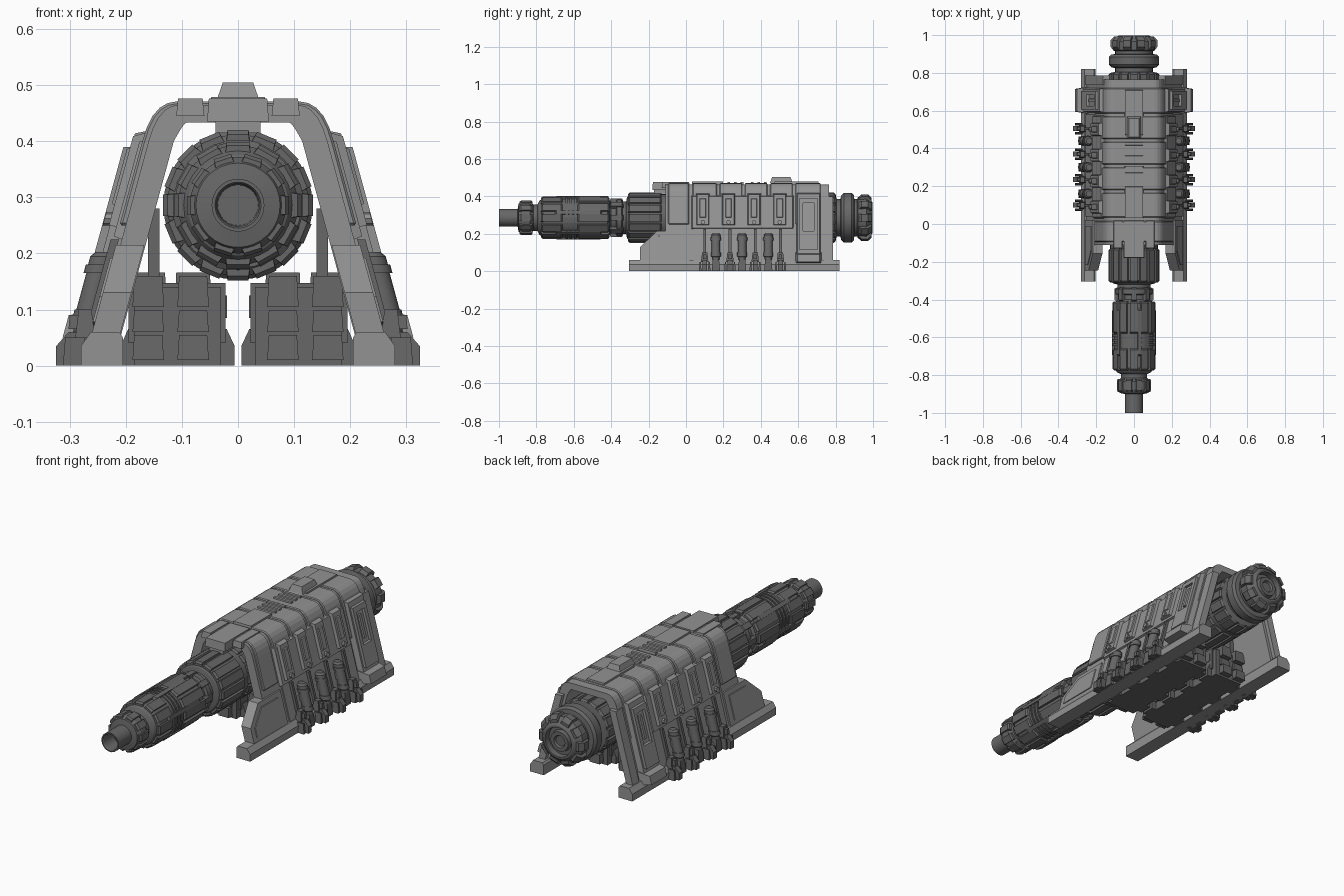
import bpy, bmesh
from math import sin, cos, pi

if "Cube" in bpy.data.objects:
    bpy.data.objects.remove(bpy.data.objects["Cube"])

CZ = 0.286                                   # barrel axis height

MATS = {}
for key, v in (("light_metal", .29), ("dark_metal", .135)):
    MATS[key] = bpy.data.materials.new(key)
    MATS[key].diffuse_color = (v, v, v, 1)


def wall_x(z):                               # outer face of the sloped side wall
    return 0.154 + 0.272 * (0.42 - z)


def finish(name, bm, mirror=False, smooth=False, bevel=0, mat="light_metal"):
    bmesh.ops.recalc_face_normals(bm, faces=bm.faces)
    me = bpy.data.meshes.new(name)
    bm.to_mesh(me)
    bm.free()
    me.materials.append(MATS[mat])
    ob = bpy.data.objects.new(name, me)
    bpy.context.collection.objects.link(ob)
    if mirror:
        ob.modifiers.new("mirror", 'MIRROR')
    if bevel:
        b = ob.modifiers.new("bevel", 'BEVEL')
        b.width, b.segments = bevel, 1
    if smooth:
        bpy.ops.object.select_all(action='DESELECT')
        ob.select_set(True)
        bpy.context.view_layer.objects.active = ob
        bpy.ops.object.shade_smooth_by_angle(angle=0.5)
    return ob


def loft(bm, rings):
    vs = [[bm.verts.new(p) for p in r] for r in rings]
    for a, b in zip(vs, vs[1:]):
        for i in range(len(a)):
            bm.faces.new((a[i - 1], a[i], b[i], b[i - 1]))
    bm.faces.new(vs[0])
    bm.faces.new(vs[-1])


def box(bm, x0, x1, y0, y1, z0, z1, t=0.0):  # t = inset of the top face
    loft(bm, [[(x0, y0, z0), (x1, y0, z0), (x1, y1, z0), (x0, y1, z0)],
              [(x0 + t, y0 + t, z1), (x1 - t, y0 + t, z1), (x1 - t, y1 - t, z1), (x0 + t, y1 - t, z1)]])


def extrude(bm, prof, y0, y1):               # x,z profile pulled along y
    loft(bm, [[(x, y, z) for x, z in prof] for y in (y0, y1)])


def slab(bm, poly, o0, o1, inset=0.0):       # y,z outline laid on the sloped wall
    cy = (min(p[0] for p in poly) + max(p[0] for p in poly)) / 2
    cz = (min(p[1] for p in poly) + max(p[1] for p in poly)) / 2
    sg = lambda v: (v > 0) - (v < 0)
    top = [(y - inset * sg(y - cy), z - inset * sg(z - cz)) for y, z in poly]
    loft(bm, [[(wall_x(z) + o, y, z) for y, z in pl] for pl, o in ((poly, o0), (top, o1))])


def rect(y0, y1, z0, z1):
    return [(y0, z0), (y1, z0), (y1, z1), (y0, z1)]


def lathe(bm, prof, n=32):
    loft(bm, [[(r * cos(2 * pi * i / n), y, CZ + r * sin(2 * pi * i / n)) for i in range(n)] for y, r in prof])


def radial(bm, n, y0, y1, r0, r1, w, phase=0.0, ch=.008):   # slats around the barrel
    for k in range(n):
        a = 2 * pi * (k + phase) / n
        ends = []
        for y, top in ((y0, r0 + .002), (y0 + ch, r1), (y1 - ch, r1), (y1, r0 + .002)):
            sec = [(r0 - .012, -w / 2), (r0 - .012, w / 2), (top, w * .45), (top, -w * .45)]
            ends.append([(r * cos(a) - s * sin(a), y, CZ + r * sin(a) + s * cos(a)) for r, s in sec])
        loft(bm, ends)


def arch(os, ot, zl):                        # right foot -> over the roof -> left foot
    p0, p1, p2 = (wall_x(.40) + os, .40), (wall_x(.465) + os, .465 + ot), (.105 + os * .3, .465 + ot)
    pts = [(wall_x(zl) + os, zl)]
    for i in range(6):
        t = i / 5
        pts.append(tuple((1 - t)**2 * a + 2 * t * (1 - t) * b + t * t * c for a, b, c in zip(p0, p1, p2)))
    return pts + [(-x, z) for x, z in reversed(pts)]


# Barrel core, turned in one piece from muzzle to rear cap
bm = bmesh.new()
lathe(bm, [(-.92, .036), (-.995, .038), (-1, .041), (-1, .047), (-.9, .047), (-.895, .075), (-.875, .086),
           (-.835, .086), (-.815, .07), (-.795, .07), (-.785, .09), (-.76, .107), (-.42, .107), (-.40, .085),
           (-.375, .085), (-.37, .098), (-.345, .098), (-.34, .088), (-.32, .088), (-.315, .11), (-.30, .126),
           (.80, .126), (.805, .1), (.825, .1), (.83, .12), (.845, .133), (.885, .133), (.897, .122), (.9, .1),
           (.915, .1), (.92, .112), (.965, .114), (.99, .092), (.998, .08), (.998, .072), (.97, .07), (.97, .052),
           (.99, .048), (.99, .03), (.98, .025)])
finish("barrel_core", bm, smooth=True, mat="dark_metal")

# Slats, clamps and bands on the barrel
bm = bmesh.new()
radial(bm, 10, -.89, -.82, .083, .091, .036)
radial(bm, 12, -.775, -.66, .104, .113, .045)
radial(bm, 12, -.58, -.41, .104, .115, .045)
radial(bm, 6, -.70, -.45, .104, .117, .022, .25)
radial(bm, 8, -.41, -.335, .085, .104, .03)
radial(bm, 16, -.31, -.13, .124, .134, .042)
for y in (-.645, -.622, -.599):
    lathe(bm, [(y, .1), (y, .113), (y + .013, .113), (y + .013, .1)], 24)
finish("front_barrel_slats", bm, mat="dark_metal")
bm = bmesh.new()
for y0, y1 in ((-.10, .15), (.17, .42), (.44, .69), (.71, .80)):
    radial(bm, 16, y0, y1, .124, .134, .042)
radial(bm, 10, .918, .992, .104, .125, .045, ch=.02)
finish("rear_barrel_slats", bm, mat="dark_metal")

# Main arched housing
bm = bmesh.new()
extrude(bm, arch(0, 0, .04) + arch(-.045, -.032, .04)[::-1], -.11, .765)
finish("housing", bm)

# Wraparound bands over the roof and shoulders
bm = bmesh.new()
for y0, y1 in ((-.095, .015), (.035, .165), (.18, .30), (.315, .435), (.45, .57), (.585, .72)):
    extrude(bm, arch(.011, .006, .25) + arch(-.01, -.01, .25)[::-1], y0, y1)
finish("roof_bands", bm, bevel=.004)

# Roof fittings: front tabs, spine, ribs, sight block
bm = bmesh.new()
box(bm, -.055, .055, -.18, .02, .435, .476, .003)
box(bm, -.04, .04, -.17, .0, .415, .44)
for s in (-1, 1):
    x0, x1 = sorted((s * .06, s * .11))
    box(bm, x0, x1, -.13, .02, .445, .476, .003)
box(bm, -.05, .05, .03, .2, .46, .479, .003)
box(bm, -.05, .05, .47, .71, .46, .479, .003)
for y in (.22, .255, .29, .345, .38, .415):
    box(bm, -.05, .05, y, y + .018, .46, .478, .002)
box(bm, -.038, .038, .45, .57, .473, .505, .011)
finish("roof_fittings", bm)

# Base rails
bm = bmesh.new()
extrude(bm, [(.205, 0), (.28, 0), (.28, .035), (.262, .06), (.212, .06), (.205, .05)], -.305, .82)
finish("base_rail", bm, True)

# Sloped front fins and rear corner plate
bm = bmesh.new()
slab(bm, [(.02, .05), (-.245, .05), (-.245, .13), (-.155, .215), (.02, .215)], -.043, .008)
slab(bm, [(-.01, .075), (-.22, .075), (-.22, .12), (-.145, .195), (-.01, .195)], 0, .012, .004)
slab(bm, rect(.735, .785, .05, .40), -.03, .006)
finish("front_fin", bm, True)

# Side walls: lower skirt, upper rib panels with round bolts
bm = bmesh.new()
slab(bm, rect(.04, .58, .05, .235), -.01, .006)
slab(bm, rect(.03, .575, .225, .405), 0, .016, .006)
for y in (.09, .227, .364, .501):
    slab(bm, rect(y - .036, y + .036, .245, .415), .01, .030, .006)
    slab(bm, rect(y - .018, y + .018, .285, .39), .028, .035, .004)
    slab(bm, [(y + .012 * cos(k * pi / 4), .262 + .012 * sin(k * pi / 4)) for k in range(8)], .028, .041)
finish("side_panels", bm, True)

# Rear side towers with a framed window
bm = bmesh.new()
slab(bm, rect(.59, .72, .045, .42), 0, .028, .006)
slab(bm, rect(.585, .725, .04, .10), 0, .058, .010)
for y0, y1, z0, z1 in ((.605, .625, .115, .39), (.685, .705, .115, .39), (.625, .685, .115, .215), (.625, .685, .365, .39)):
    slab(bm, rect(y0, y1, z0, z1), .02, .042)
slab(bm, rect(.645, .665, .235, .345), .02, .036, .002)
finish("rear_side_tower", bm, True)

# Side canisters between the clamps
bm = bmesh.new()
for y in (.16, .30, .44):
    rings = []
    for z, r in ((.06, .018), (.075, .02), (.08, .026), (.1, .026), (.1, .023), (.165, .023), (.165, .028),
                 (.18, .028), (.18, .024), (.195, .024), (.203, .016)):
        rings.append([(wall_x(z) + .024 + r * cos(k * pi / 8), y + r * sin(k * pi / 8), z) for k in range(16)])
    loft(bm, rings)
    slab(bm, rect(y - .02, y + .02, .12, .15), 0, .02)
    box(bm, .26, .295, y - .022, y + .022, .0, .062, .005)
finish("side_canister", bm, True, True, mat="dark_metal")

# Outrigger clamps with rods and bolts
bm = bmesh.new()
for y in (.10, .235, .37, .505):
    extrude(bm, [(.25, 0), (.324, 0), (.324, .035), (.302, .06), (.25, .06)], y - .013, y + .013)
    for s in (-1, 1):
        box(bm, .27, .312, y + s * .024 - .007, y + s * .024 + .007, 0, .05, .004)
    box(bm, .255, .29, y - .02, y + .02, .05, .1, .006)
    box(bm, .283, .302, y - .01, y + .01, .065, .09, .002)
    slab(bm, rect(y - .007, y + .007, .08, .225), 0, .02)
finish("outrigger_clamp", bm, True, mat="dark_metal")

# Under-barrel support blocks with ribs, caps and a toothed foot
bm = bmesh.new()
Y0, Y1 = .03, .57
box(bm, .03, .185, Y0, Y1, 0, .14)
box(bm, .022, .195, Y0 + .02, Y1 - .02, .04, .147)
for i in range(4):
    y = Y0 + .065 + i * .137
    extrude(bm, [(.006, 0), (.207, 0), (.207, .04), (.196, .065), (.02, .065), (.006, .035)], y - .032, y + .032)
    box(bm, .02, .195, y - .03, y + .03, .085, .125)
    for x in (.08, .16):
        box(bm, x - .033, x + .033, y - .04, y + .04, .1, .166, .003)
for x in (.08, .16):
    for s, y in ((-1, Y0), (1, Y1)):
        for z0, z1, d in ((.01, .055, .03), (.06, .098, .012), (.105, .16, .025)):
            a, b = sorted((y - s * .03, y + s * d))
            box(bm, x - .028, x + .028, a, b, z0, z1, .003)
finish("support_block", bm, True, mat="dark_metal")

# Upright struts from the blocks to the housing
bm = bmesh.new()
for y in (.1, .3, .5):
    box(bm, .14, .16, y - .045, y + .045, .14, .28)
    box(bm, .15, .19, y - .03, y + .03, .235, .265)
finish("support_strut", bm, True, mat="dark_metal")

for m in bpy.data.materials:
    if m.users and not m.is_grease_pencil:
        m.use_nodes = True
        m.node_tree.nodes["Principled BSDF"].inputs["Base Color"].default_value = m.diffuse_color
